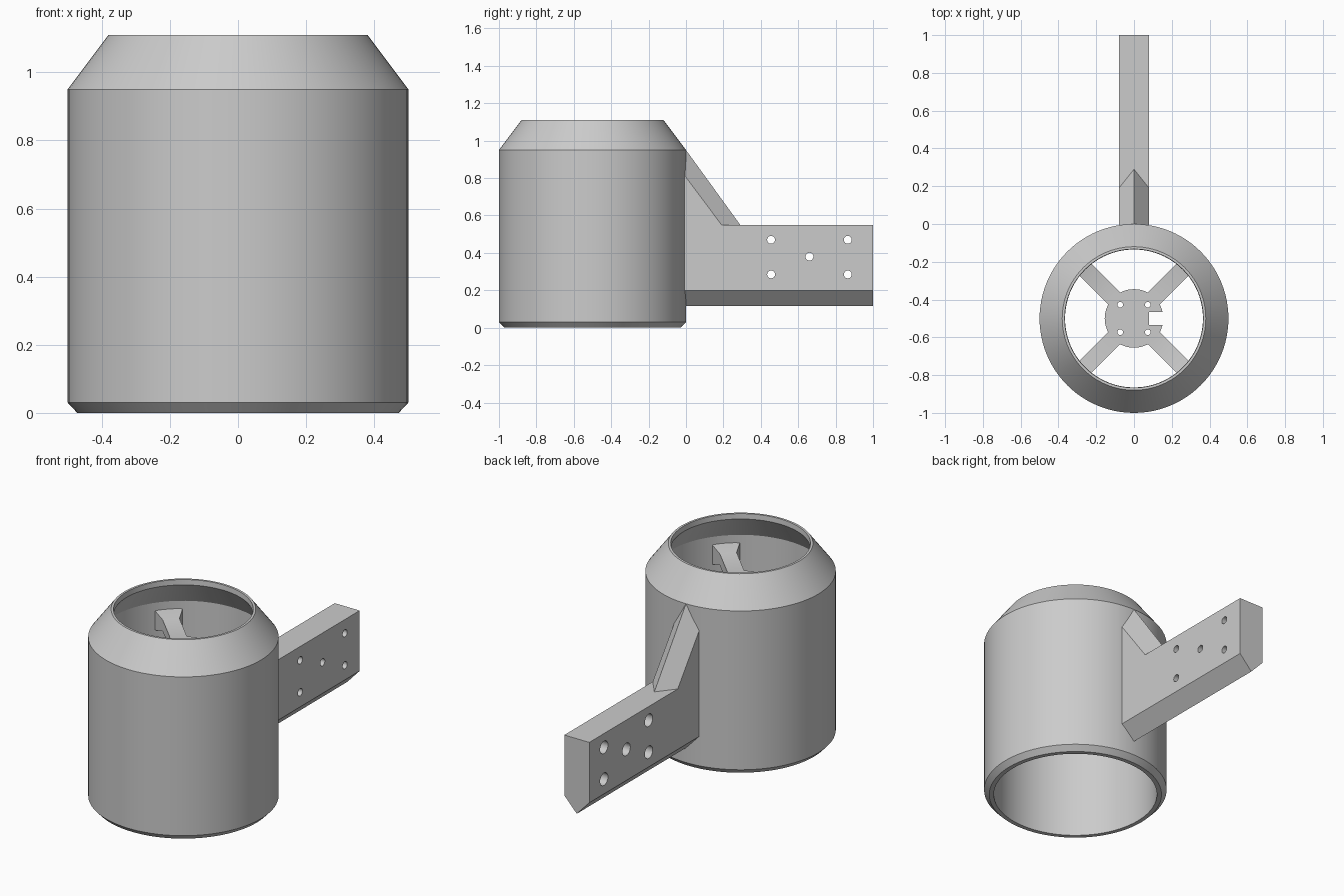
import bpy, bmesh, math
from mathutils import Matrix, Vector

if "Cube" in bpy.data.objects:
    bpy.data.objects.remove(bpy.data.objects["Cube"])

CY = -0.5  # y of the cup axis


def make(name, verts, faces):
    me = bpy.data.meshes.new(name)
    bm = bmesh.new()
    vs = [bm.verts.new(v) for v in verts]
    for f in faces:
        bm.faces.new([vs[i] for i in f])
    bmesh.ops.recalc_face_normals(bm, faces=bm.faces)
    bm.to_mesh(me)
    bm.free()
    ob = bpy.data.objects.new(name, me)
    bpy.context.collection.objects.link(ob)
    return ob


def loft(name, sections):
    """Closed solid through sections with equal point counts."""
    n = len(sections[0])
    verts = [p for s in sections for p in s]
    faces = [list(range(n)), [len(verts) - n + i for i in range(n)]]
    for k in range(len(sections) - 1):
        for i in range(n):
            j = (i + 1) % n
            faces.append([k * n + i, k * n + j, (k + 1) * n + j, (k + 1) * n + i])
    return make(name, verts, faces)


def revolve(name, profile, seg=96):
    """Closed ring profile of (r, z) points turned about the cup axis."""
    verts = [(r * math.cos(2 * math.pi * k / seg), CY + r * math.sin(2 * math.pi * k / seg), z)
             for k in range(seg) for r, z in profile]
    n = len(profile)
    faces = []
    for k in range(seg):
        a, b = k * n, ((k + 1) % seg) * n
        for i in range(n):
            j = (i + 1) % n
            faces.append([a + i, b + i, b + j, a + j])
    return make(name, verts, faces)


def cylinder(name, r, depth, loc, axis='Z', seg=32):
    rot = (0, math.pi / 2, 0) if axis == 'X' else (0, 0, 0)
    bpy.ops.mesh.primitive_cylinder_add(vertices=seg, radius=r, depth=depth, location=loc, rotation=rot)
    ob = bpy.context.object
    ob.name = name
    return ob


def boolean(target, tool, op):
    tool.hide_render = True
    m = target.modifiers.new("bool", 'BOOLEAN')
    m.operation, m.object, m.solver = op, tool, 'EXACT'
    bpy.context.view_layer.objects.active = target
    bpy.ops.object.modifier_apply(modifier=m.name)
    bpy.data.objects.remove(tool)


def smooth(ob):
    bpy.ops.object.select_all(action='DESELECT')
    ob.select_set(True)
    bpy.context.view_layer.objects.active = ob
    bpy.ops.object.shade_smooth_by_angle(angle=math.radians(25))


# Hollow cup with chamfered foot and conical shoulder
cup = revolve("cup_shell", [(0.472, 0), (0.5, 0.03), (0.5, 0.95), (0.38, 1.11),
                            (0.367, 1.11), (0.365, 1.08), (0.447, 0.95), (0.447, 0)])
smooth(cup)

# Handle bar with V-shaped underside
bar_section = [(-0.08, 0.55), (0.08, 0.55), (0.08, 0.2), (0, 0.115), (-0.08, 0.2)]
handle = loft("handle_bar", [[(x, y, z) for x, z in bar_section] for y in (-0.01, 1.0)])

# Screw holes, counterbored on the left side
for y, z in [(0.455, 0.47), (0.455, 0.285), (0.66, 0.38), (0.865, 0.47), (0.865, 0.285)]:
    boolean(handle, cylinder("hole", 0.021, 0.4, (0, y, z), 'X', 24), 'DIFFERENCE')
    boolean(handle, cylinder("counterbore", 0.036, 0.1, (-0.08, y, z), 'X', 24), 'DIFFERENCE')
smooth(handle)

# Roof-shaped gusset bracing the handle to the cup
wx, wy = 0.08, -0.008
make("handle_gusset",
     [(-wx, wy, 0.55), (wx, wy, 0.55), (wx, wy, 0.815), (0, 0, 0.95), (-wx, wy, 0.815),
      (-wx, 0.19, 0.55), (wx, 0.19, 0.55), (0, 0.29, 0.55)],
     [(0, 1, 2, 3, 4), (0, 4, 5), (1, 6, 2), (4, 3, 7, 5), (3, 2, 6, 7), (0, 5, 7, 6, 1)])

# Inner mount: hub disc with four flared arms
Z0, Z1 = 0.815, 0.88
mount = cylinder("inner_mount", 0.155, Z1 - Z0, (0, CY, (Z0 + Z1) / 2), seg=64)
for k in range(4):
    rot = Matrix.Translation((0, CY, 0)) @ Matrix.Rotation(math.radians(45 + 90 * k), 4, 'Z')
    sections = [[rot @ Vector(p) for p in ((r, -w, a), (r, w, a), (r, w, b), (r, -w, b))]
                for r, w, a, b in ((0.12, 0.045, Z0, Z1), (0.375, 0.045, Z0, Z1),
                                   (0.445, 0.075, 0.79, 0.905), (0.455, 0.075, 0.79, 0.905))]
    boolean(mount, loft("arm", sections), 'UNION')

# Hub screw holes and side notch
for sx in (-1, 1):
    for sy in (-1, 1):
        boolean(mount, cylinder("hole", 0.015, 0.3, (sx * 0.073, CY + sy * 0.073, 0.85), seg=20), 'DIFFERENCE')
notch_section = [(0.08, CY - 0.035), (0.25, CY - 0.035), (0.25, CY + 0.035), (0.08, CY + 0.035)]
notch = loft("notch", [[(x, y, z) for x, y in notch_section] for z in (0.7, 1.0)])
boolean(mount, notch, 'DIFFERENCE')
smooth(mount)
